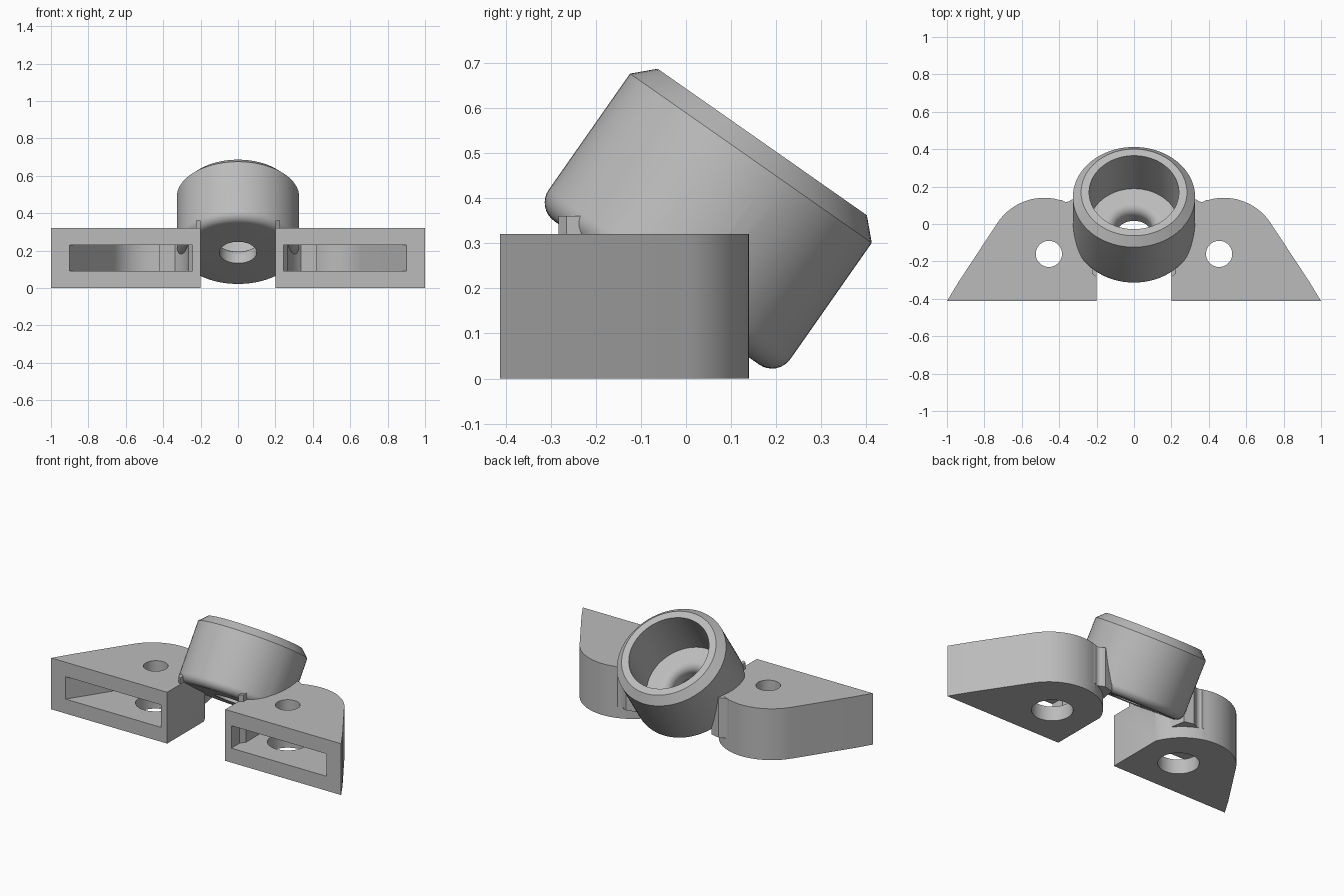
import bpy, bmesh
from math import sin, cos, pi, radians
from mathutils import Matrix

cube = bpy.data.objects.get("Cube")
if cube:
    bpy.data.objects.remove(cube, do_unlink=True)

grey = bpy.data.materials.new("plain grey")
grey.use_nodes = True
grey.diffuse_color = (0.5, 0.5, 0.5, 1)
grey.node_tree.nodes["Principled BSDF"].inputs["Base Color"].default_value = (0.5, 0.5, 0.5, 1)


def arc(cx, cy, r, start, end, steps):
    angles = [radians(start + (end - start) * i / steps) for i in range(steps + 1)]
    return [(cx + r * cos(a), cy + r * sin(a)) for a in angles]


def finish(name, bm):
    bmesh.ops.recalc_face_normals(bm, faces=bm.faces)
    mesh = bpy.data.meshes.new(name)
    bm.to_mesh(mesh)
    bm.free()
    mesh.materials.append(grey)
    obj = bpy.data.objects.new(name, mesh)
    bpy.context.collection.objects.link(obj)
    return obj


def prism(name, outline, z0, z1, side=1):
    """Extrude a plan outline between two heights, mirrored for side -1."""
    bm = bmesh.new()
    face = bm.faces.new([bm.verts.new((side * x, y, z0)) for x, y in outline])
    top = bmesh.ops.extrude_face_region(bm, geom=[face])["geom"]
    verts = [v for v in top if isinstance(v, bmesh.types.BMVert)]
    bmesh.ops.translate(bm, verts=verts, vec=(0, 0, z1 - z0))
    return finish(name, bm)


def lathe(name, profile, matrix, steps=72):
    """Revolve a closed (radius, height) profile that starts and ends on the axis."""
    bm = bmesh.new()
    verts = [bm.verts.new((r, 0, z)) for r, z in profile]
    edges = [bm.edges.new(pair) for pair in zip(verts, verts[1:])]
    bmesh.ops.spin(bm, geom=verts + edges, cent=(0, 0, 0), axis=(0, 0, 1),
                   angle=2 * pi, steps=steps, use_duplicate=False)
    bmesh.ops.remove_doubles(bm, verts=bm.verts, dist=0.0001)
    bm.transform(matrix)
    return finish(name, bm)


def combine(target, tool, operation):
    """Apply a boolean and discard the tool."""
    mod = target.modifiers.new(operation.title(), "BOOLEAN")
    mod.operation, mod.object, mod.solver = operation, tool, "EXACT"
    graph = bpy.context.evaluated_depsgraph_get()
    mesh = bpy.data.meshes.new_from_object(target.evaluated_get(graph))
    target.modifiers.clear()
    target.data = mesh
    bpy.data.objects.remove(tool, do_unlink=True)


# Tilted socket: solid outside, rounded foot and chamfered rim
tilt = Matrix.Translation((0, -0.065, 0.19)) @ Matrix.Rotation(radians(-35), 4, "X")
foot = arc(0.277, 0.05, 0.05, -90, 0, 8)
bracket = lathe("bracket", [(0, 0)] + foot + [(0.327, 0.364), (0.283, 0.408), (0, 0.408)], tilt)

# Mounting wings with a front slot and stepped screw hole
wing_outline = ([(0.2, -0.412), (1, -0.412), (0.935, -0.305)]
                + arc(0.48, -0.16, 0.3, 33, 159, 32))
slot_outline = ([(0.243, -0.45), (0.92, -0.45), (0.9, -0.412)]
                + arc(0.48, -0.16, 0.215, 33, 180, 32) + [(0.265, -0.3), (0.243, -0.33)])
web_outline = ([(0.24, 0), (0.42, 0), (0.42, 0.128)]
               + arc(0.362, 0.15, 0.032, -45, -135, 8) + [(0.32, 0.135), (0.26, 0.12)])
lip_outline = [(0.201, -0.283), (0.225, -0.265), (0.225, -0.1), (0.201, -0.1)]

for side in (1, -1):
    wing = prism("wing", wing_outline, 0, 0.32, side)
    combine(wing, prism("slot", slot_outline, 0.09, 0.23, side), "DIFFERENCE")
    for radius, z0, z1 in ((0.115, -0.1, 0.15), (0.07, 0.12, 0.4)):
        hole = prism("hole", arc(0.455, -0.16, radius, 0, 352.5, 47), z0, z1, side)
        combine(wing, hole, "DIFFERENCE")
    combine(bracket, wing, "UNION")
    # Webs that blend the wing into the socket
    combine(bracket, prism("web", web_outline, 0.07, 0.319, side), "UNION")
    combine(bracket, prism("lip", lip_outline, 0.3, 0.36, side), "UNION")

# Socket bore with a flared drain hole
flare = arc(0.15, 0.05, 0.05, 180, 90, 8)
bore = lathe("bore", [(0, -0.05), (0.1, -0.05)] + flare
             + [(0.24, 0.1), (0.24, 0.5), (0, 0.5)], tilt)
combine(bracket, bore, "DIFFERENCE")

bpy.ops.object.select_all(action="DESELECT")
bracket.select_set(True)
bpy.context.view_layer.objects.active = bracket
bpy.ops.object.shade_smooth_by_angle(angle=radians(30))
